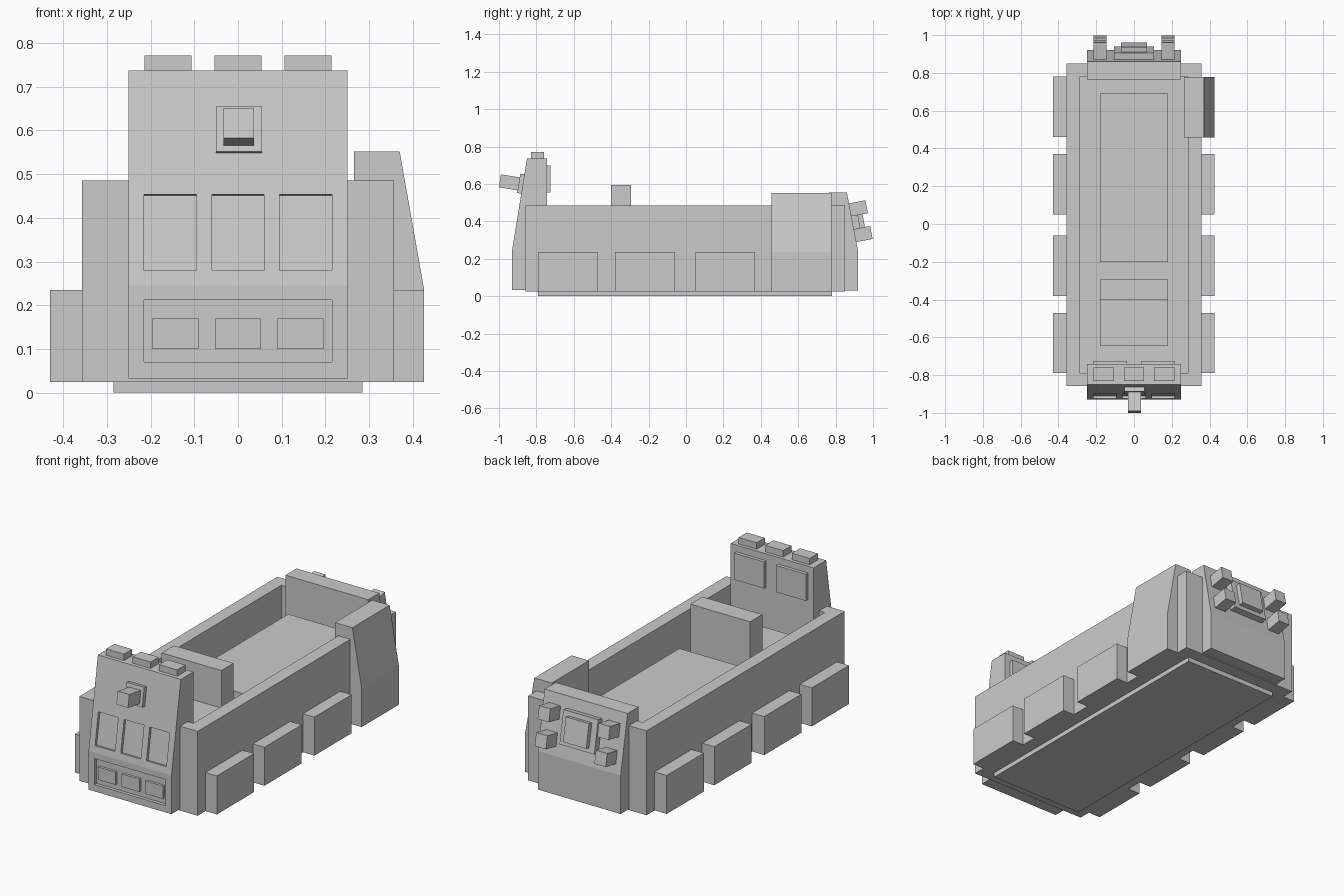
import bpy
import bmesh
import math
from mathutils import Matrix

old = bpy.data.objects.get("Cube")
if old:
    bpy.data.objects.remove(old, do_unlink=True)

# One plain grey for the whole craft
grey = bpy.data.materials.new("plain grey")
grey.use_nodes = True
grey.diffuse_color = (0.6, 0.6, 0.6, 1)
grey.node_tree.nodes["Principled BSDF"].inputs["Base Color"].default_value = (0.6, 0.6, 0.6, 1)


def finish(name, bm):
    bmesh.ops.recalc_face_normals(bm, faces=bm.faces)
    mesh = bpy.data.meshes.new(name)
    bm.to_mesh(mesh)
    bm.free()
    mesh.materials.append(grey)
    obj = bpy.data.objects.new(name, mesh)
    bpy.context.scene.collection.objects.link(obj)
    return obj


def block(name, x, y, z):
    """Box between (low, high) limits on each axis."""
    size = [b - a for a, b in (x, y, z)]
    mid = [(a + b) / 2 for a, b in (x, y, z)]
    bm = bmesh.new()
    bmesh.ops.create_cube(bm, size=1, matrix=Matrix.Translation(mid) @ Matrix.Diagonal((*size, 1)))
    return finish(name, bm)


def tilted(name, mid, size, angle):
    """Box leaning about the x axis."""
    obj = block(name, *[(-s / 2, s / 2) for s in size])
    obj.data.transform(Matrix.Translation(mid) @ Matrix.Rotation(angle, 4, 'X'))
    return obj


def prism(name, profile, axis, low, high):
    """Extrude a profile along x (points are y, z) or along y (points are x, z)."""
    bm = bmesh.new()
    put = (lambda a, b: (low, a, b)) if axis == 'X' else (lambda a, b: (a, low, b))
    face = bm.faces.new([bm.verts.new(put(a, b)) for a, b in profile])
    move = (high - low, 0, 0) if axis == 'X' else (0, high - low, 0)
    new = bmesh.ops.extrude_face_region(bm, geom=[face])["geom"]
    bmesh.ops.translate(bm, verts=[v for v in new if isinstance(v, bmesh.types.BMVert)], vec=move)
    return finish(name, bm)


def cut(target, cutter):
    cutter.hide_render = True
    cutter.hide_viewport = True
    mod = target.modifiers.new(cutter.name, 'BOOLEAN')
    mod.operation = 'DIFFERENCE'
    mod.solver = 'EXACT'
    mod.object = cutter


# Open hull and floor slab
hull = block("hull", (-0.357, 0.357), (-0.857, 0.85), (0.025, 0.485))
cut(hull, block("cavity_cutter", (-0.285, 0.285), (-0.79, 0.78), (-0.1, 0.7)))
block("floor", (-0.285, 0.285), (-0.79, 0.78), (0, 0.1))

# Interior deck, seat and partition
block("rear_deck", (-0.18, 0.18), (-0.2, 0.69), (0.05, 0.39))
block("front_seat", (-0.18, 0.18), (-0.645, -0.35), (0.05, 0.39))
block("partition", (-0.18, 0.18), (-0.4, -0.295), (0.05, 0.595))

# Side boxes, with one place on the left taken by the tall locker
for i, y in enumerate((-0.79, -0.38, 0.05, 0.46)):
    block(f"right_side_box_{i}", (-0.43, -0.35), (y, y + 0.32), (0.025, 0.235))
    if i < 3:
        block(f"left_side_box_{i}", (0.35, 0.426), (y, y + 0.32), (0.025, 0.235))
prism("left_locker", [(0.265, 0.025), (0.426, 0.025), (0.426, 0.235), (0.37, 0.552), (0.265, 0.552)],
      'Y', 0.457, 0.778)

# Front tower with recessed windows
lean = -math.atan2(0.08, 0.49)


def front_y(z):
    return -0.93 + 0.08 * (z - 0.245) / 0.49


tower = prism("front_tower", [(-0.93, 0.033), (-0.93, 0.245), (-0.85, 0.737), (-0.742, 0.737), (-0.742, 0.033)],
              'X', -0.25, 0.25)
for i, x in enumerate((-0.155, 0, 0.155)):
    cut(tower, tilted(f"window_cutter_{i}", (x, front_y(0.367), 0.367), (0.12, 0.03, 0.176), lean))
cut(tower, block("grille_cutter", (-0.215, 0.215), (-1, -0.912), (0.07, 0.212)))
for i, x in enumerate((-0.143, 0, 0.143)):
    block(f"grille_box_{i}", (x - 0.053, x + 0.053), (-0.926, -0.9), (0.1, 0.17))
for i, x in enumerate((-0.16, 0, 0.16)):
    block(f"roof_block_{i}", (x - 0.054, x + 0.054), (-0.83, -0.76), (0.72, 0.772))
for side, x in (("left", 0.126), ("right", -0.126)):
    block(f"{side}_tower_screen", (x - 0.09, x + 0.09), (-0.76, -0.724), (0.555, 0.7))

# Front barrel and its mount
tilted("barrel_mount", (0.002, front_y(0.6), 0.6), (0.105, 0.045, 0.105), lean)
tilted("barrel", (0.002, -0.941, 0.608), (0.07, 0.11, 0.07), lean)

# Rear panel with hatch and four lamps
slope = math.atan2(0.06, 0.315)


def rear_y(z):
    return 0.86 + 0.06 * (0.555 - z) / 0.315


prism("rear_panel", [(0.765, 0.03), (0.765, 0.555), (0.86, 0.555), (0.92, 0.24), (0.92, 0.03)],
      'X', -0.25, 0.25)
tilted("rear_hatch_frame", (0, rear_y(0.405), 0.405), (0.21, 0.07, 0.18), slope)
tilted("rear_hatch", (0, rear_y(0.405) + 0.025, 0.41), (0.14, 0.07, 0.13), slope)
for side, x in (("left", 0.18), ("right", -0.18)):
    tilted(f"{side}_upper_lamp", (x, 0.922, 0.47), (0.068, 0.09, 0.07), slope)
    tilted(f"{side}_lower_lamp", (x, 0.947, 0.332), (0.068, 0.09, 0.07), slope)
